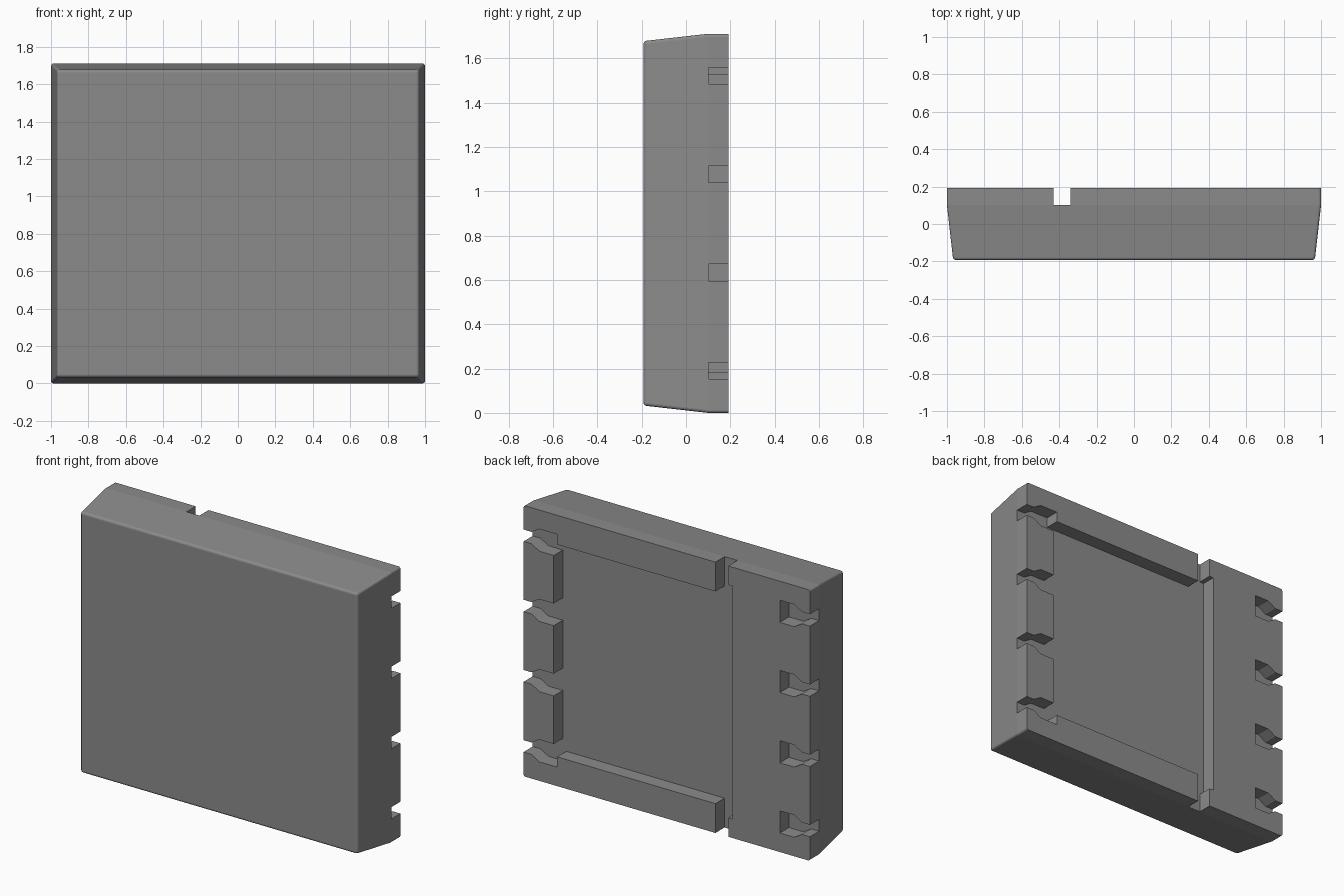
import bpy, bmesh

if "Cube" in bpy.data.objects:
    bpy.data.objects.remove(bpy.data.objects["Cube"])

HX, HY, H = 1.0, 0.192, 1.71      # half width, half depth, height
FLOOR = 0.101                     # depth position of all rear recesses
TAPER = 0.033

grey = bpy.data.materials.new("mid grey")
grey.diffuse_color = (0.26, 0.26, 0.26, 1)
grey.use_nodes = True
grey.node_tree.nodes["Principled BSDF"].inputs["Base Color"].default_value = grey.diffuse_color


def prism(name, points, y0, y1):
    """Extrude an outline in the x-z plane from y0 to y1."""
    bm = bmesh.new()
    a = [bm.verts.new((x, y0, z)) for x, z in points]
    b = [bm.verts.new((x, y1, z)) for x, z in points]
    n = len(points)
    bm.faces.new(a)
    bm.faces.new(b[::-1])
    for i in range(n):
        j = (i + 1) % n
        bm.faces.new((a[i], b[i], b[j], a[j]))
    bmesh.ops.recalc_face_normals(bm, faces=bm.faces)
    mesh = bpy.data.meshes.new(name)
    bm.to_mesh(mesh)
    bm.free()
    ob = bpy.data.objects.new(name, mesh)
    bpy.context.collection.objects.link(ob)
    return ob


def rect(x0, x1, z0, z1):
    return [(x0, z0), (x1, z0), (x1, z1), (x0, z1)]


# Housing: straight rear rim, then a taper to the rounded front face
bm = bmesh.new()
rings = []
for y, inset in ((-HY, TAPER), (0.1, 0), (HY, 0)):
    rings.append([bm.verts.new((x, y, z)) for x, z in
                  rect(-HX + inset, HX - inset, inset, H - inset)])
bm.faces.new(rings[0])
bm.faces.new(rings[-1][::-1])
for a, b in zip(rings, rings[1:]):
    for i in range(4):
        j = (i + 1) % 4
        bm.faces.new((a[i], b[i], b[j], a[j]))
bmesh.ops.recalc_face_normals(bm, faces=bm.faces)
corners = {v for r in rings for v in r}
edges = [e for e in bm.edges
         if all(v in rings[0] for v in e.verts)
         or any(e.verts[0] in a and e.verts[1] in b or
                e.verts[1] in a and e.verts[0] in b
                for a, b in zip(rings, rings[1:]))]
bmesh.ops.bevel(bm, geom=edges, offset=0.014, segments=4, profile=0.5,
                affect='EDGES')
mesh = bpy.data.meshes.new("housing")
bm.to_mesh(mesh)
bm.free()
housing = bpy.data.objects.new("housing", mesh)
bpy.context.collection.objects.link(housing)
mesh.materials.append(grey)

# Rear recesses: main pocket, full-height cable slot, and its relief
outlines = [
    rect(-0.46, 0.79, 0.185, 1.525),
    rect(-0.43, -0.34, -0.1, H + 0.1),
    rect(-0.46, -0.34, 0.12, 1.59),
]

# Side notches: wide inside, chamfered to a narrow mouth at the edge
for side, inner in ((-1, 0.79), (1, 0.765)):
    for k in range(4):
        c = 0.19 + k * 0.4433
        half = [(inner, 0.07), (0.89, 0.07), (0.945, 0.0375), (1.1, 0.0375)]
        outlines.append([(side * x, c + d) for x, d in half] +
                        [(side * x, c - d) for x, d in reversed(half)])

cutters = []
for i, points in enumerate(outlines):
    cutter = prism(f"recess_cutter_{i}", points, FLOOR, 0.3)
    cutter.hide_render = True
    cutters.append(cutter)
    mod = housing.modifiers.new(f"recess_{i}", 'BOOLEAN')
    mod.operation = 'DIFFERENCE'
    mod.solver = 'EXACT'
    mod.object = cutter

# Bake the cuts and drop the helpers
bpy.context.view_layer.update()
deps = bpy.context.evaluated_depsgraph_get()
result = bpy.data.meshes.new_from_object(housing.evaluated_get(deps))
housing.modifiers.clear()
housing.data = result
result.materials.clear()
result.materials.append(grey)
for p in result.polygons:
    p.material_index = 0
for cutter in cutters:
    bpy.data.objects.remove(cutter)
